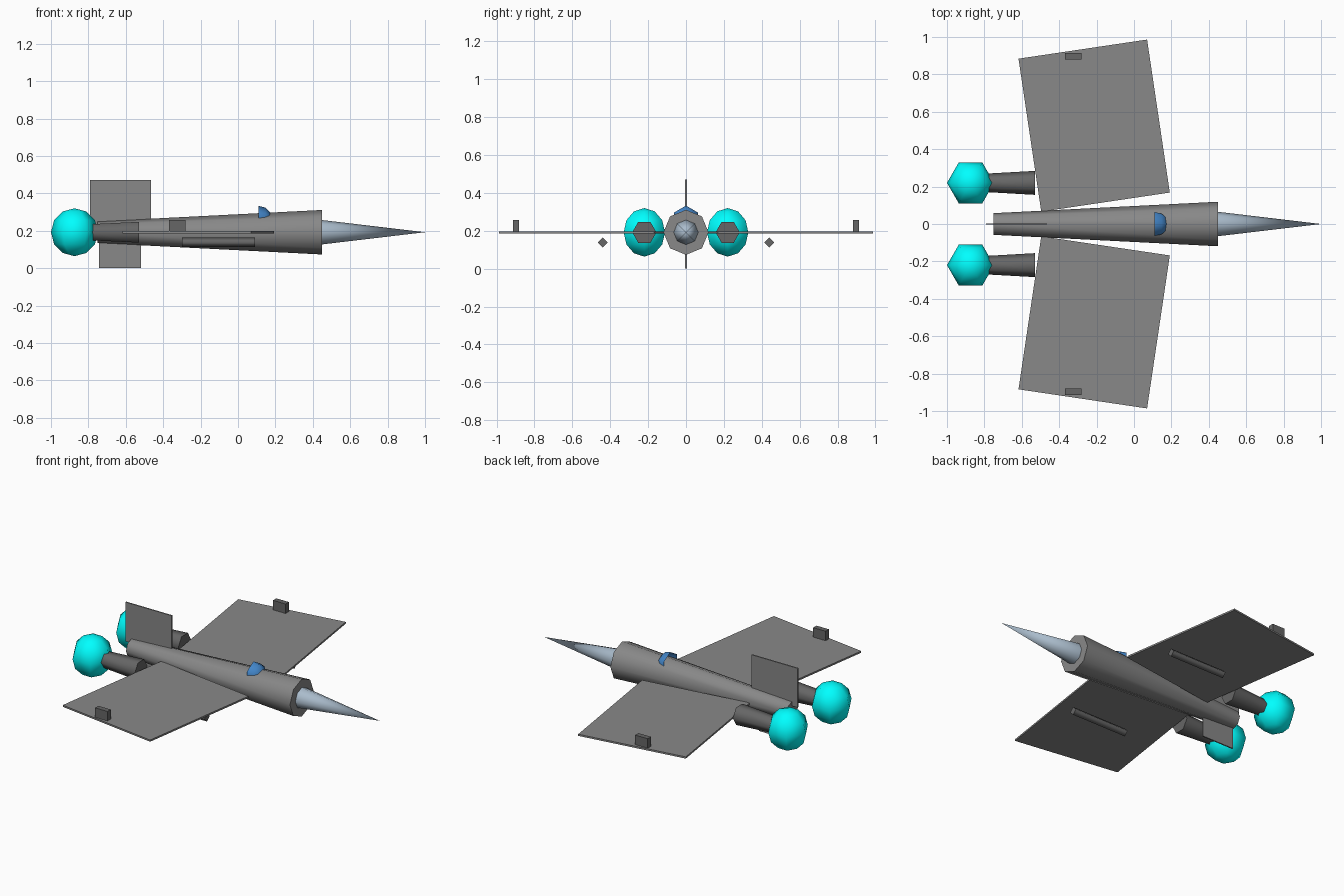
import bpy, bmesh
from math import sin, cos, pi, radians
from mathutils import Vector, Matrix

if "Cube" in bpy.data.objects:
    bpy.data.objects.remove(bpy.data.objects["Cube"])

Z = 0.192  # height of the main axis


def material(name, rgb):
    m = bpy.data.materials.new(name)
    m.diffuse_color = (*rgb, 1)
    m.use_nodes = True
    m.node_tree.nodes["Principled BSDF"].inputs["Base Color"].default_value = m.diffuse_color
    return m


CYAN = material("glow_cyan", (0.0, 1.0, 1.0))
STEEL = material("nose_steel", (0.40, 0.50, 0.60))
BLUE = material("canopy_blue", (0.058, 0.246, 0.604))
GREY = material("hull_grey", (0.246, 0.246, 0.246))
DARK = material("dark_grey", (0.133, 0.133, 0.133))


def finish(name, bm, loc, mat):
    bmesh.ops.recalc_face_normals(bm, faces=bm.faces)
    me = bpy.data.meshes.new(name)
    bm.to_mesh(me)
    bm.free()
    me.materials.append(mat)
    ob = bpy.data.objects.new(name, me)
    ob.location = loc
    bpy.context.collection.objects.link(ob)
    return ob


def lathe(name, profile, sides, loc, mat, axis='X', phase=0.0, caps=True, smooth=True):
    """Revolve (distance along axis, radius) points into a smooth-sided body."""
    bm = bmesh.new()
    rings = []
    for d, r in profile:
        ring = []
        for i in range(sides if r > 1e-5 else 1):
            a = phase + 2 * pi * i / sides
            u, v = r * cos(a), r * sin(a)
            ring.append(bm.verts.new((d, u, v) if axis == 'X' else (u, v, d)))
        rings.append(ring)
    for a, b in zip(rings, rings[1:]):
        for i in range(sides):
            j = (i + 1) % sides
            quad = [a[i % len(a)], a[j % len(a)], b[j % len(b)], b[i % len(b)]]
            bm.faces.new(list(dict.fromkeys(quad))).smooth = smooth
    if caps:
        for ring in (rings[0], rings[-1]):
            if len(ring) > 2:
                bm.faces.new(ring)
                for e in bm.edges:  # crisp rim around the flat cap
                    if all(v in ring for v in e.verts):
                        e.smooth = False
    return finish(name, bm, loc, mat)


def box(name, size, loc, mat, turn=0.0):
    bm = bmesh.new()
    bmesh.ops.create_cube(bm, size=1)
    bmesh.ops.scale(bm, vec=Vector(size), verts=bm.verts)
    bmesh.ops.rotate(bm, matrix=Matrix.Rotation(turn, 3, 'Z'), verts=bm.verts)
    return finish(name, bm, loc, mat)


# Body: tapered fuselage, pointed nose
lathe("fuselage", [(-0.75, 0.058), (0.45, 0.119)], 8, (0, 0, Z), GREY)
lathe("nose_cone", [(0.45, 0.065), (1.0, 0)], 8, (0, 0, Z), STEEL)

# Canopy: open-backed half dome sunk into the fuselage
dome = [(0.074 * sin(k * pi / 6), 0.074 * cos(k * pi / 6)) for k in range(4)]
lathe("canopy", dome, 6, (0.11, 0, 0.259), BLUE, phase=pi / 2, caps=False)

# Tail fins above and below
box("upper_fin", (0.325, 0.008, 0.25), (-0.628, 0, 0.347), GREY)
box("lower_fin", (0.225, 0.008, 0.15), (-0.631, 0, 0.075), GREY)

# Paired parts
ball = [(-0.128 * cos(k * pi / 6), 0.126 * sin(k * pi / 6)) for k in range(7)]
for side, s in (("left", 1), ("right", -1)):
    box(f"{side}_wing", (0.695, 0.827, 0.011), (-0.213, 0.526 * s, Z), GREY,
        radians(8.45) * s)
    box(f"{side}_wingtip_block", (0.088, 0.033, 0.07), (-0.325, 0.897 * s, 0.223), DARK)
    lathe(f"{side}_underwing_rod", [(-0.30, 0.026), (0.09, 0.026)], 4,
          (0, 0.44 * s, 0.138), DARK)
    lathe(f"{side}_engine", [(-0.78, 0.05), (-0.53, 0.064)], 6, (0, 0.22 * s, Z), DARK)
    lathe(f"{side}_exhaust_glow", ball, 6, (-0.874, 0.22 * s, Z), CYAN, axis='Z')
